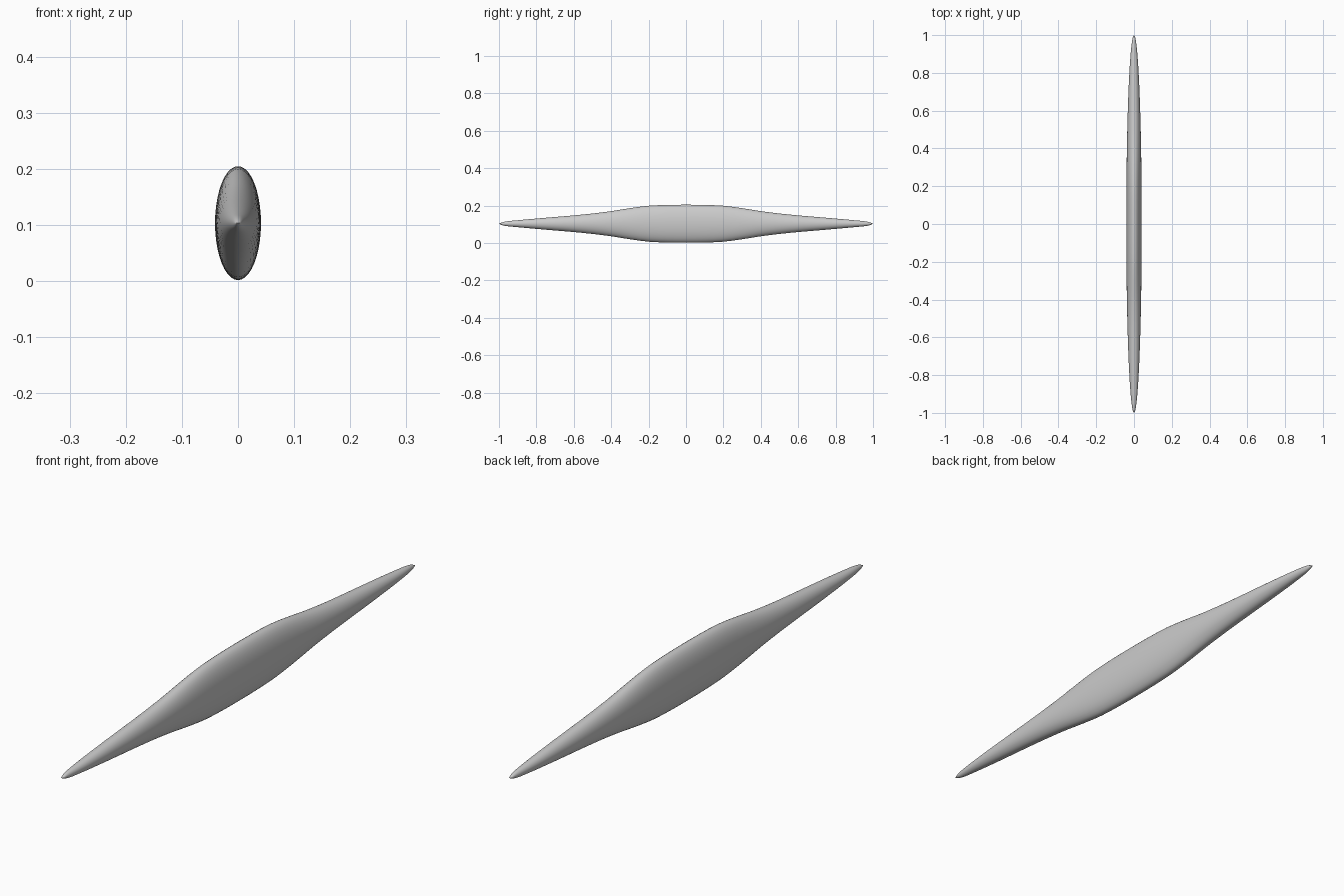
import bpy, bmesh, math

if "Cube" in bpy.data.objects:
    bpy.data.objects.remove(bpy.data.objects["Cube"])

CZ, WIDTH, SEG = 0.1035, 0.041, 40
# half-height along the length (y, half height)
PROFILE = [(0, .1015), (.1, .1005), (.2, .096), (.3, .083), (.4, .067), (.5, .0545),
           (.6, .0445), (.7, .036), (.8, .0275), (.9, .0185), (.96, .0125), (.985, .007), (1, 0)]


def half_height(y):
    # smooth interpolation (Hermite) through the profile
    y = abs(y)
    n = len(PROFILE)

    def slope(i):
        if i == 0:
            return 0
        a, b = PROFILE[i - 1], PROFILE[min(i + 1, n - 1)]
        return (b[1] - a[1]) / (b[0] - a[0])
    for i in range(n - 1):
        (y0, h0), (y1, h1) = PROFILE[i], PROFILE[i + 1]
        if y <= y1:
            d = y1 - y0
            t = (y - y0) / d
            return ((2*t**3 - 3*t**2 + 1) * h0 + (t**3 - 2*t**2 + t) * d * slope(i)
                    + (3*t**2 - 2*t**3) * h1 + (t**3 - t**2) * d * slope(i + 1))
    return 0


# slender body: elliptical sections along y, closed by a point at each end
bm = bmesh.new()
N = 64
rings = []
for k in range(1, N):
    y = -math.cos(math.pi * k / N)
    w, h = WIDTH * math.sqrt(1 - y * y), half_height(y)
    rings.append([bm.verts.new((w * math.cos(2*math.pi*j/SEG), y,
                                CZ + h * math.sin(2*math.pi*j/SEG))) for j in range(SEG)])
tips = [bm.verts.new((0, s, CZ)) for s in (-1, 1)]
for j in range(SEG):
    q = (j + 1) % SEG
    for a, b in zip(rings, rings[1:]):
        bm.faces.new((a[j], a[q], b[q], b[j]))
    bm.faces.new((tips[0], rings[0][q], rings[0][j]))
    bm.faces.new((tips[1], rings[-1][j], rings[-1][q]))
bmesh.ops.recalc_face_normals(bm, faces=bm.faces)
mesh = bpy.data.meshes.new("tapered_hull")
bm.to_mesh(mesh)
bm.free()
body = bpy.data.objects.new("tapered_hull", mesh)
bpy.context.collection.objects.link(body)
bpy.context.view_layer.objects.active = body
body.select_set(True)
bpy.ops.object.shade_smooth_by_angle(angle=math.radians(40))
